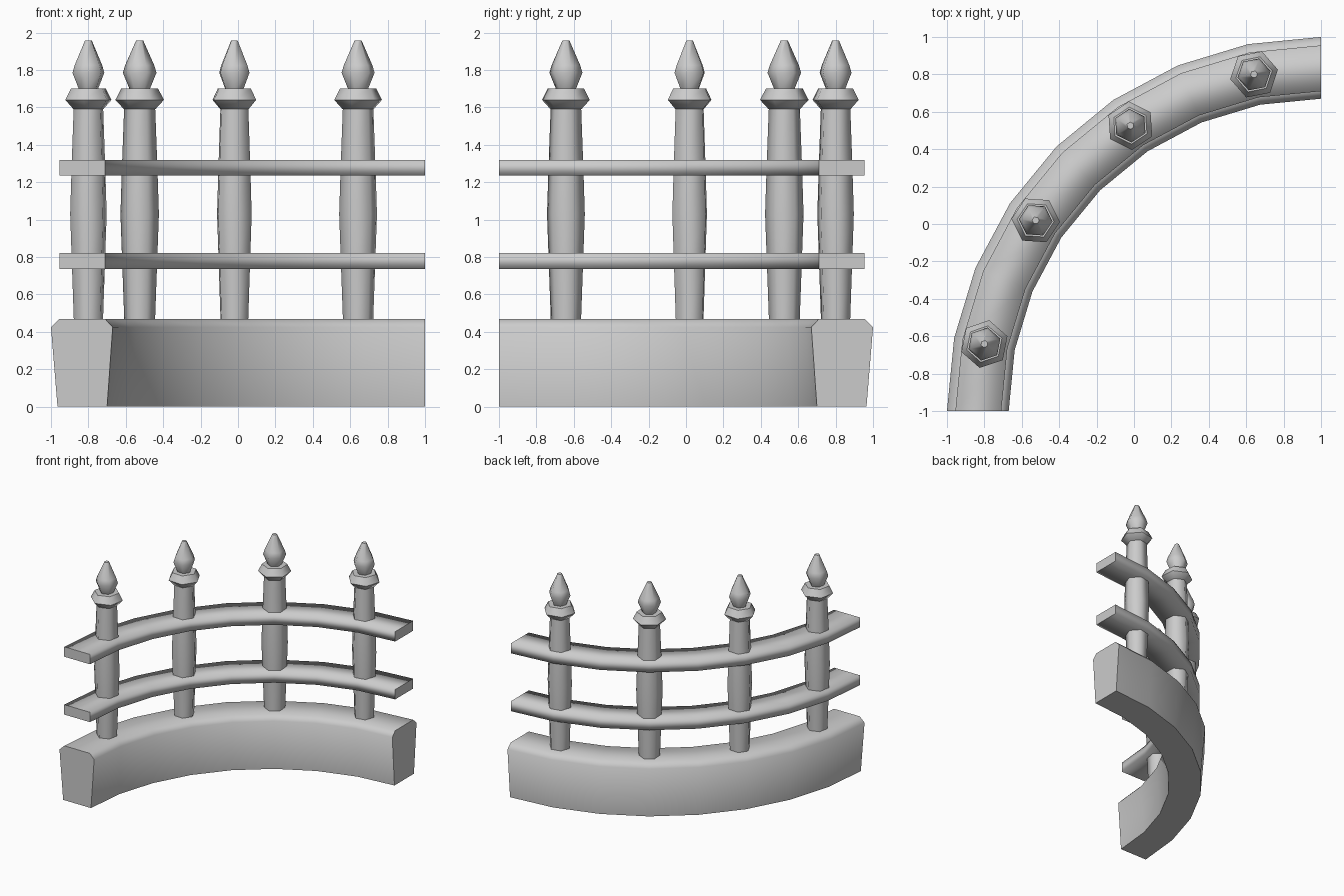
import bpy, bmesh
from math import radians, cos, sin, pi

if "Cube" in bpy.data.objects:
    bpy.data.objects.remove(bpy.data.objects["Cube"])

CX, CY = 1.0, -1.0      # centre of the quarter circle
SEGS = 8


def finish(name, bm):
    bmesh.ops.recalc_face_normals(bm, faces=bm.faces)
    me = bpy.data.meshes.new(name)
    bm.to_mesh(me)
    bm.free()
    ob = bpy.data.objects.new(name, me)
    bpy.context.collection.objects.link(ob)
    return ob


def arc_sweep(name, section, flat_bottom=False):
    """Sweep a closed (radius, z) section along the quarter circle."""
    bm = bmesh.new()
    rings = []
    for i in range(SEGS + 1):
        a = i * pi / 2 / SEGS
        rings.append([bm.verts.new((CX - r * cos(a), CY + r * sin(a), z))
                      for r, z in section])
    n = len(section)
    for r0, r1 in zip(rings, rings[1:]):
        for j in range(n):
            k = (j + 1) % n
            f = bm.faces.new((r0[j], r0[k], r1[k], r1[j]))
            f.smooth = not (flat_bottom and section[j][1] == section[k][1] == 0)
    # flat end caps, sharp borders
    for ring in (rings[0], rings[-1]):
        cap = bm.faces.new(ring)
        for e in cap.edges:
            e.smooth = False
    if flat_bottom:
        for e in bm.edges:
            if all(v.co.z == 0 for v in e.verts):
                e.smooth = False
    return finish(name, bm)


def hex_lathe(name, profile, x, y, turn):
    """Six-sided turned part from a (radius, z) profile."""
    bm = bmesh.new()
    rings = [[bm.verts.new((x + r * cos(turn + k * pi / 3),
                            y + r * sin(turn + k * pi / 3), z)) for k in range(6)]
             for r, z in profile]
    for r0, r1 in zip(rings, rings[1:]):
        for k in range(6):
            m = (k + 1) % 6
            bm.faces.new((r0[k], r0[m], r1[m], r1[k]))
    bm.faces.new(rings[0])
    bm.faces.new(rings[-1])
    ob = finish(name, bm)
    bpy.ops.object.select_all(action='DESELECT')
    ob.select_set(True)
    bpy.context.view_layer.objects.active = ob
    bpy.ops.object.shade_smooth_by_angle(angle=radians(62))
    return ob


# Low curved wall with chamfered top
arc_sweep("base_wall", [(1.70, 0), (1.965, 0), (2.0, 0.425), (1.955, 0.468),
                        (1.71, 0.468), (1.67, 0.425)], flat_bottom=True)

# Two curved rails
for name, z in (("lower_rail", 0.737), ("upper_rail", 1.235)):
    arc_sweep(name, [(1.71, z), (1.955, z), (1.955, z + 0.085), (1.71, z + 0.085)])

# Posts with collars and pointed finials
SHAFT = [(0.082, 0.45), (0.094, 0.78), (0.103, 1.03), (0.095, 1.28), (0.083, 1.60)]
COLLAR = [(0.086, 1.592), (0.13, 1.64), (0.099, 1.70)]
FINIAL = [(0.055, 1.70), (0.09, 1.785), (0.078, 1.825), (0.019, 1.958)]
for i in range(4):
    a = radians(11.25 + 22.5 * i)
    x, y = CX - 1.835 * cos(a), CY + 1.835 * sin(a)
    turn = pi - a + pi / 6
    hex_lathe(f"post_{i + 1}", SHAFT, x, y, turn)
    hex_lathe(f"collar_{i + 1}", COLLAR, x, y, turn)
    hex_lathe(f"finial_{i + 1}", FINIAL, x, y, turn)
